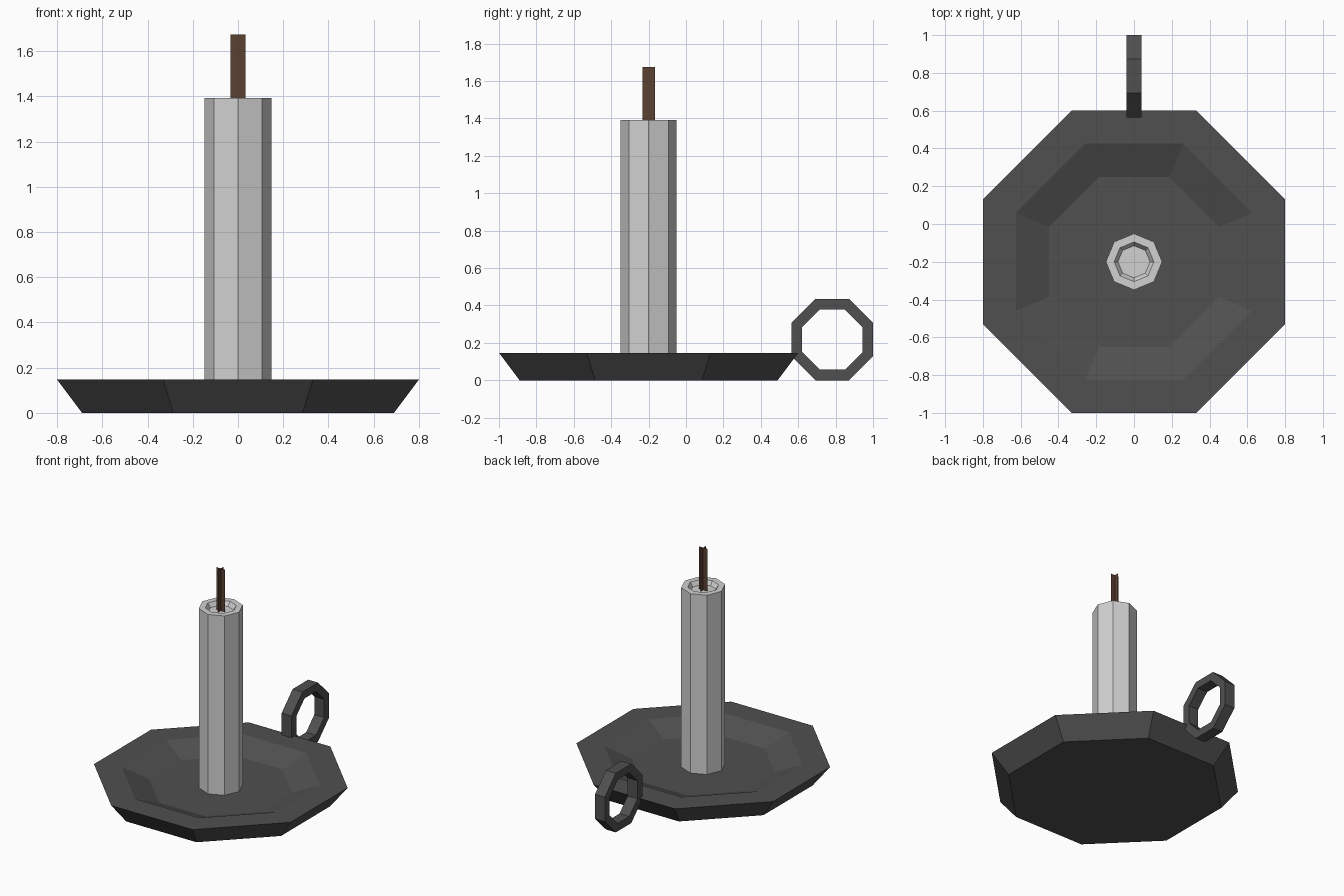
import bpy, bmesh, math
from mathutils import Matrix

if "Cube" in bpy.data.objects:
    bpy.data.objects.remove(bpy.data.objects["Cube"])

CENTER = (0, -0.2)
APO = 1 / math.cos(math.pi / 8)   # apothem -> corner radius of an octagon


def material(name, rgb):
    m = bpy.data.materials.new(name)
    m.diffuse_color = (*rgb, 1)
    m.use_nodes = True
    m.node_tree.nodes["Principled BSDF"].inputs["Base Color"].default_value = m.diffuse_color
    return m


def finish(name, bm, mat):
    me = bpy.data.meshes.new(name)
    bm.to_mesh(me)
    bm.free()
    me.materials.append(mat)
    ob = bpy.data.objects.new(name, me)
    bpy.context.collection.objects.link(ob)
    return ob


def octagon_lathe(name, profile, phase, mat, closed=False):
    """Sweep (radius, z) points round 8 sides; cap the ends or close the loop."""
    bm = bmesh.new()
    rings = []
    for r, z in profile:
        rings.append([bm.verts.new((r * math.cos(phase + i * math.pi / 4),
                                    r * math.sin(phase + i * math.pi / 4), z))
                      for i in range(8)])
    pairs = list(zip(rings, rings[1:]))
    if closed:
        pairs.append((rings[-1], rings[0]))
    else:
        bm.faces.new(rings[0][::-1])
        bm.faces.new(rings[-1])
    for a, b in pairs:
        for i in range(8):
            j = (i + 1) % 8
            bm.faces.new((a[i], a[j], b[j], b[i]))
    bmesh.ops.recalc_face_normals(bm, faces=bm.faces)
    return finish(name, bm, mat)


iron = material("dark iron", (0.08, 0.08, 0.08))
wax = material("pale wax", (0.64, 0.64, 0.64))
brown = material("wick brown", (0.105, 0.053, 0.032))

# Dish with sloped sides and a shallow sunken floor
dish = octagon_lathe("dish", [(0.69 * APO, 0), (0.8 * APO, 0.147),
                              (0.625 * APO, 0.147), (0.45 * APO, 0.073)],
                     math.pi / 8, iron)
dish.location = (*CENTER, 0)

# Candle with a small melted hollow on top
candle = octagon_lathe("candle", [(0.149, 0.073), (0.149, 1.392),
                                  (0.105, 1.392), (0.085, 1.362)], 0, wax)
candle.location = (*CENTER, 0)

# Wick: two crossed upright cards
bm = bmesh.new()
for dx, dy in ((0.033, 0), (0, 0.033)):
    bm.faces.new([bm.verts.new(p) for p in (
        (-dx, -dy, 1.362), (dx, dy, 1.362), (dx, dy, 1.674), (-dx, -dy, 1.674))])
wick = finish("wick", bm, brown)
wick.location = (*CENTER, 0)

# Finger ring standing upright behind the dish
ring = octagon_lathe("finger_ring", [(0.2175 * APO, -0.04), (0.2175 * APO, 0.04),
                                     (0.161 * APO, 0.04), (0.161 * APO, -0.04)],
                     math.pi / 8, iron, closed=True)
ring.data.transform(Matrix.Rotation(math.pi / 2, 4, 'Y'))
ring.location = (0, 0.7825, 0.2175)
